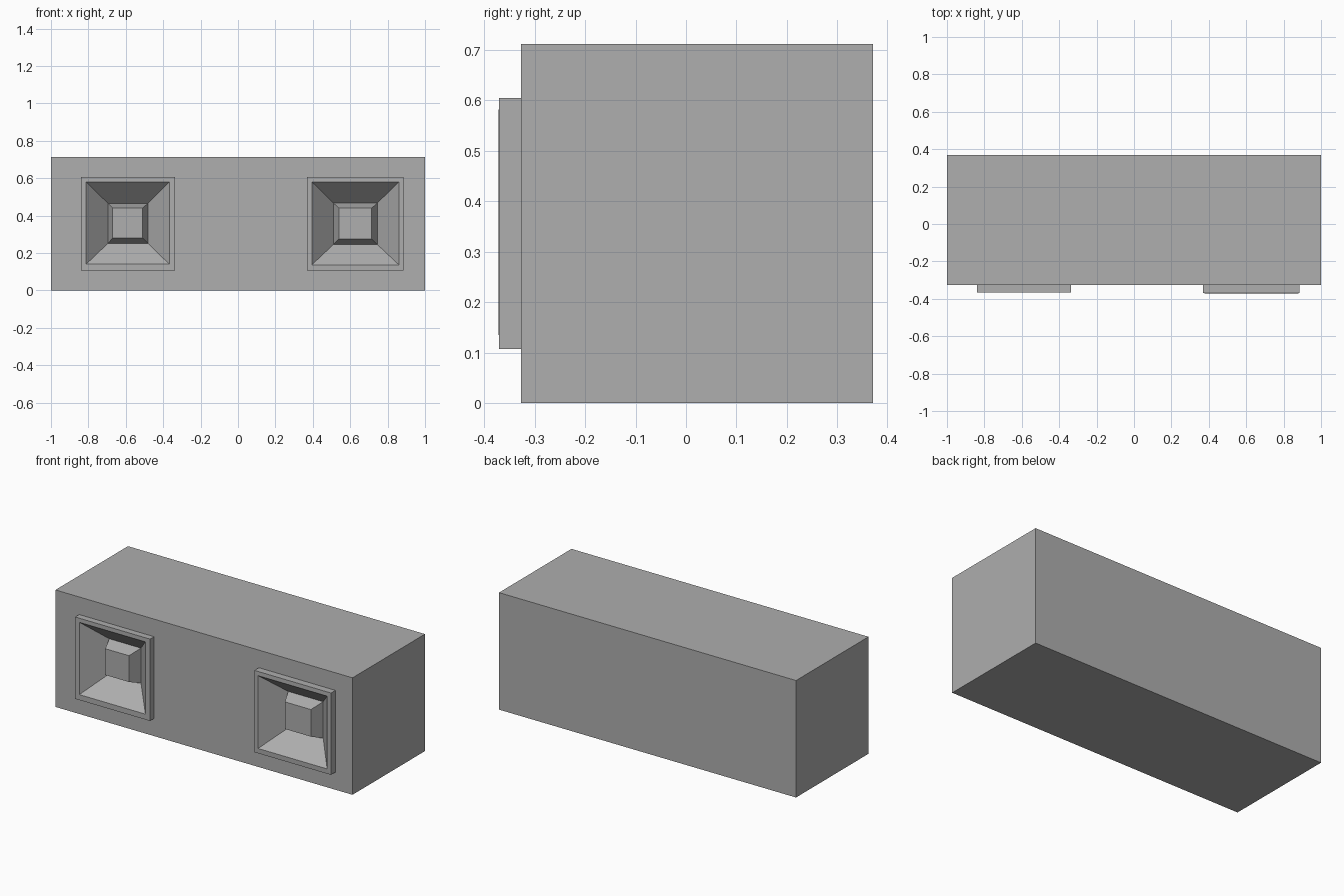
import bpy
import bmesh
from mathutils import Vector

cube = bpy.data.objects.get("Cube")
if cube:
    bpy.data.objects.remove(cube, do_unlink=True)

FRONT, BACK, HEIGHT = -0.327, 0.37, 0.712

# Each socket: rectangles (x0, x1, z0, z1, y) from raised rim to recess to centre stud
left_socket = [
    (0.37, 0.885, 0.107, 0.605, -0.37),
    (0.395, 0.86, 0.137, 0.58, -0.371),
    (0.51, 0.745, 0.245, 0.467, -0.245),
    (0.54, 0.715, 0.275, 0.44, -0.32),
]
right_socket = [
    (-0.84, -0.336, 0.107, 0.605, -0.366),
    (-0.812, -0.367, 0.14, 0.58, -0.366),
    (-0.695, -0.482, 0.252, 0.465, -0.245),
    (-0.67, -0.51, 0.28, 0.44, -0.32),
]

# Flat grey finish
grey = bpy.data.materials.new("mid_grey")
grey.use_nodes = True
grey.diffuse_color = (0.425, 0.425, 0.425, 1)
grey.node_tree.nodes["Principled BSDF"].inputs["Base Color"].default_value = grey.diffuse_color


def split(bm, co, normal):
    bmesh.ops.bisect_plane(bm, geom=bm.verts[:] + bm.edges[:] + bm.faces[:],
                           plane_co=co, plane_no=normal)


def step_face(bm, face, rect):
    """Extrude a front face and fit its corners to the next rectangle."""
    x0, x1, z0, z1, y = rect
    mid = face.calc_center_median()
    new = bmesh.ops.extrude_discrete_faces(bm, faces=[face])["faces"][0]
    for v in new.verts:
        v.co = Vector((x0 if v.co.x < mid.x else x1, y, z0 if v.co.z < mid.z else z1))
    return new


# Box body
bm = bmesh.new()
bmesh.ops.create_cube(bm, size=1)
for v in bm.verts:
    v.co = Vector((v.co.x * 2, BACK if v.co.y > 0 else FRONT, HEIGHT if v.co.z > 0 else 0))

# Outline the sockets on the front panel
for socket in (left_socket, right_socket):
    for x in socket[0][:2]:
        split(bm, (x, 0, 0), (1, 0, 0))
for z in left_socket[0][2:4]:
    split(bm, (0, 0, z), (0, 0, 1))

# Raised rim, sloped recess and centre stud
for socket in (left_socket, right_socket):
    x0, x1, z0, z1, _ = socket[0]
    centre = Vector(((x0 + x1) / 2, FRONT, (z0 + z1) / 2))
    face = min(bm.faces, key=lambda f: (f.calc_center_median() - centre).length)
    for rect in socket:
        face = step_face(bm, face, rect)

bmesh.ops.recalc_face_normals(bm, faces=bm.faces[:])
mesh = bpy.data.meshes.new("box_with_sockets")
bm.to_mesh(mesh)
bm.free()
mesh.materials.append(grey)
body = bpy.data.objects.new("box_with_sockets", mesh)
bpy.context.collection.objects.link(body)
